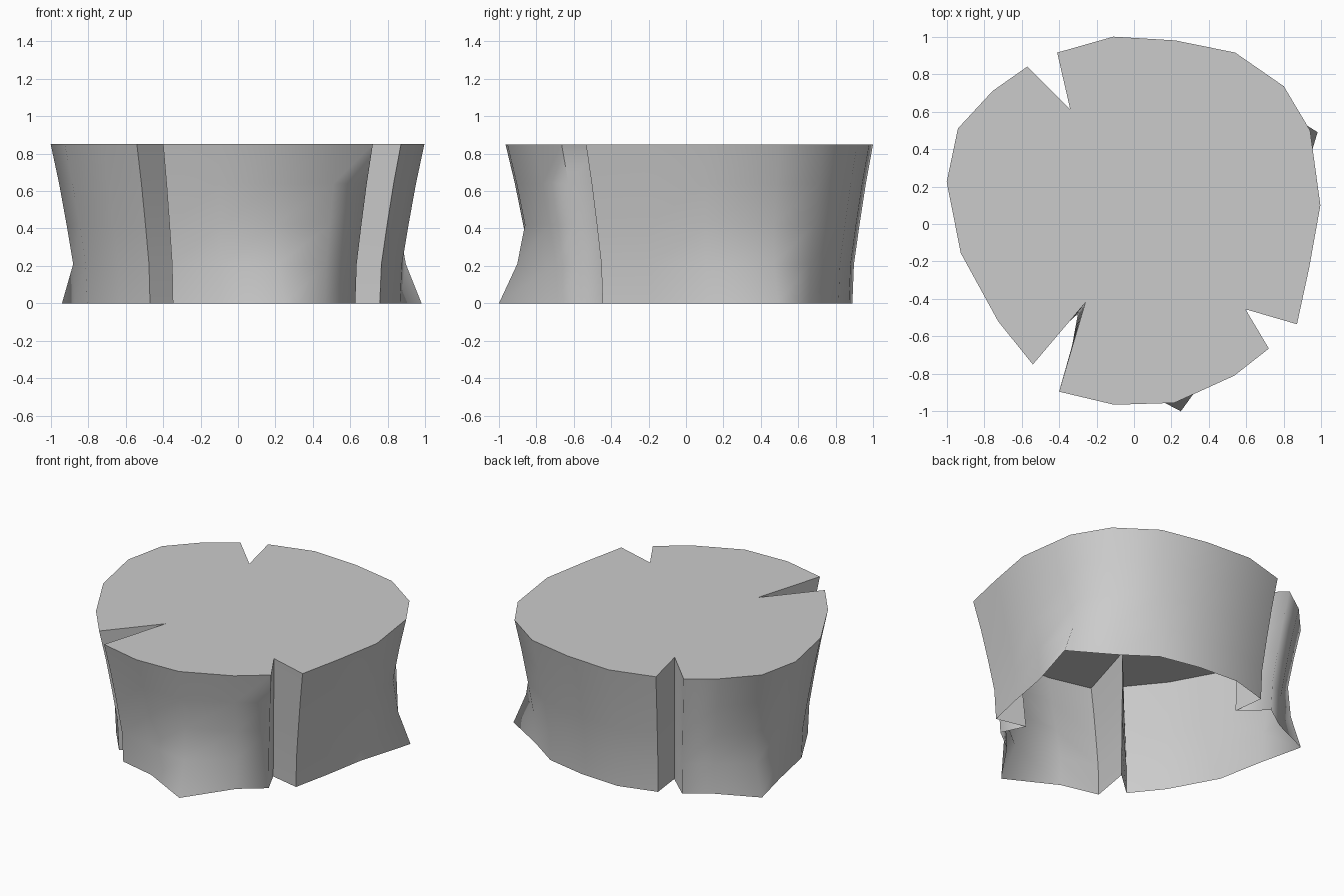
import bpy
import bmesh
import math
from mathutils import Vector

default_cube = bpy.data.objects.get("Cube")
if default_cube:
    bpy.data.objects.remove(default_cube, do_unlink=True)

# Single plain grey material
grey = bpy.data.materials.new("plain_grey")
grey.use_nodes = True
colour = (0.6, 0.6, 0.6, 1)
grey.diffuse_color = colour
grey.node_tree.nodes["Principled BSDF"].inputs["Base Color"].default_value = colour

# Top rim, counter-clockwise, grouped into bark panels and the split between them
back_panel = [(.87, -.535), (.935, -.235), (.995, .1), (.94, .5), (.8, .735),
              (.54, .915), (.22, .98), (-.11, 1), (-.41, .915)]
right_panel = [(-.57, .84), (-.755, .71), (-.94, .51), (-1, .225),
               (-.925, -.155), (-.725, -.52), (-.54, -.75)]
front_panel = [(-.4, -.895), (-.105, -.965), (.215, -.955), (.535, -.81), (.72, -.665)]
back_split = (-.34, .61)
right_split = (-.26, -.42)
left_split = (.595, -.455)
rim = (back_panel + [back_split] + right_panel + [right_split]
       + front_panel + [left_split])

# Points that leave the general taper: root tips and split bottoms
roots = {back_panel[3]: (.98, .49), right_panel[2]: (-.94, .51),
         front_panel[2]: (.25, -1)}
splits = {back_split: (-.33, .6), right_split: (-.3, -.48),
          left_split: (.55, -.4)}

# Each level: height, taper, root flare
height = 0.85
levels = [(height, 1, 0), (.64, .955, 0), (.42, .915, 0), (.21, .88, .45), (0, .87, 1)]
centre = Vector((0, .15))


def place(point, z, taper, flare):
    """Position of a rim point carried down to one level."""
    top = Vector(point)
    flat = centre + (top - centre) * taper
    if point in roots:
        flat = flat.lerp(Vector(roots[point]), flare)
    elif point in splits:
        flat = top.lerp(Vector(splits[point]), 1 - z / height)
    return (flat.x, flat.y, z)


# Open-bottomed shell: stacked rings joined by walls, closed by a flat top
bm = bmesh.new()
rings = [[bm.verts.new(place(p, *level)) for p in rim] for level in levels]
for upper, lower in zip(rings, rings[1:]):
    for i in range(len(rim)):
        j = (i + 1) % len(rim)
        bm.faces.new((lower[i], lower[j], upper[j], upper[i]))
bm.faces.new(rings[0])

mesh = bpy.data.meshes.new("stump_shell")
bm.to_mesh(mesh)
bm.free()
mesh.materials.append(grey)
stump = bpy.data.objects.new("stump_shell", mesh)
bpy.context.collection.objects.link(stump)

# Smooth bark, crisp rim and splits
bpy.ops.object.select_all(action='DESELECT')
stump.select_set(True)
bpy.context.view_layer.objects.active = stump
bpy.ops.object.shade_smooth_by_angle(angle=math.radians(81))
